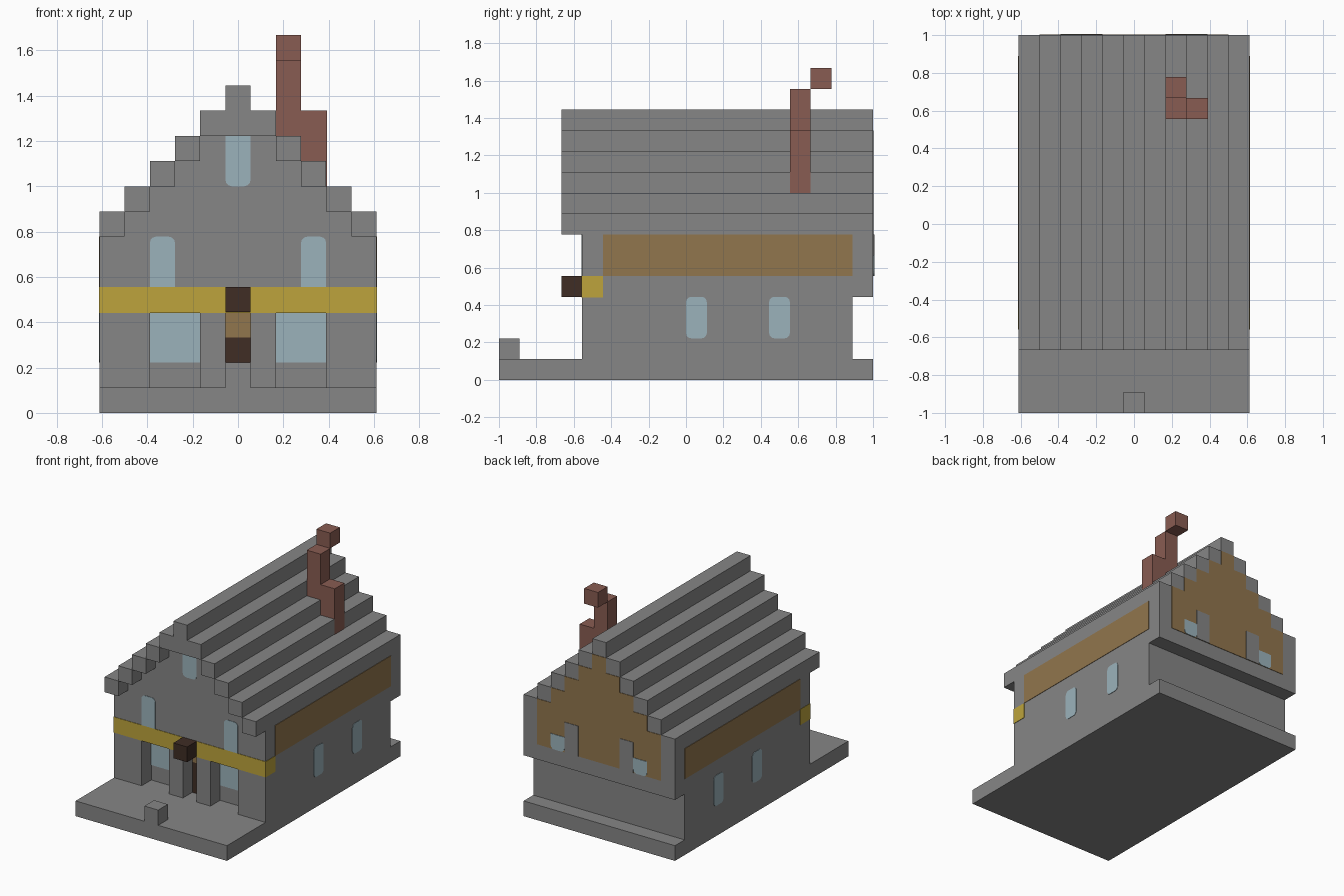
import bpy
import bmesh
import math

if "Cube" in bpy.data.objects:
    bpy.data.objects.remove(bpy.data.objects["Cube"], do_unlink=True)

U = 1 / 9       # one building block
SKIN = 0.03     # plate thickness, in blocks


def material(name, rgb):
    mat = bpy.data.materials.new(name)
    mat.use_nodes = True
    mat.diffuse_color = (*rgb, 1)
    mat.node_tree.nodes["Principled BSDF"].inputs["Base Color"].default_value = (*rgb, 1)
    return mat


STONE = material("grey stone", (0.24, 0.24, 0.24))
GOLD = material("yellow trim", (0.51, 0.37, 0.045))
WOOD = material("tan wood", (0.285, 0.18, 0.075))
GLASS = material("pale blue glass", (0.33, 0.45, 0.5))
DARK = material("dark brown wood", (0.05, 0.026, 0.018))
BRICK = material("red brick", (0.25, 0.107, 0.084))


def prism(name, mat, points, axis, start, end):
    """Extrude a (horizontal, z) profile along x or y, all in blocks."""
    bm = bmesh.new()

    def place(a, z, depth):
        return (a * U, depth * U, z * U) if axis == "y" else (depth * U, a * U, z * U)

    near = [bm.verts.new(place(a, z, start)) for a, z in points]
    far = [bm.verts.new(place(a, z, end)) for a, z in points]
    bm.faces.new(near)
    bm.faces.new(far)
    for i in range(len(points)):
        j = (i + 1) % len(points)
        bm.faces.new((near[i], near[j], far[j], far[i]))
    bmesh.ops.recalc_face_normals(bm, faces=bm.faces)
    mesh = bpy.data.meshes.new(name)
    bm.to_mesh(mesh)
    bm.free()
    mesh.materials.append(mat)
    obj = bpy.data.objects.new(name, mesh)
    bpy.context.collection.objects.link(obj)
    return obj


def rect(a0, a1, z0, z1, low=0, high=0):
    """Rectangle profile with rounded lower and/or upper corners."""
    points = []
    corners = ((a0, z0, 1, 1, low), (a1, z0, -1, 1, low),
               (a1, z1, -1, -1, high), (a0, z1, 1, -1, high))
    for k, (a, z, sa, sz, r) in enumerate(corners):
        if not r:
            points.append((a, z))
            continue
        for s in range(4):
            t = math.pi + (k + s / 3) * math.pi / 2
            points.append((a + sa * r + r * math.cos(t), z + sz * r + r * math.sin(t)))
    return points


def box(name, mat, x, y, z):
    return prism(name, mat, rect(*x, *z), "y", *y)


def stepped(columns, bottom):
    """Stair-step gable profile that fits right under the roof."""
    right = []
    for i in range(columns + 1):
        right += [(i - 0.5, 12 - i), (i + 0.5, 12 - i)]
    right = right[1:]
    left = [(-a, z) for a, z in reversed(right)]
    edge = columns + 0.5
    return left + right + [(edge, bottom), (-edge, bottom)]


# Base and doorstep
box("base", STONE, (-5.5, 5.5), (-9, 9), (0, 1))
box("step_block", STONE, (-0.5, 0.5), (-9, -8), (1, 2))

# Ground floor with front niches between the pillars
box("ground_floor", STONE, (-5.5, 5.5), (-4, 8), (1, 4))
for side, s in (("left", 1), ("right", -1)):
    for part, a, b in (("corner_pillar", 3.5, 5.5), ("door_pillar", 0.5, 1.5)):
        box(f"{side}_{part}", STONE, sorted((a * s, b * s)), (-5, -4), (1, 4))
    prism(f"{side}_shop_window", GLASS, rect(*sorted((1.5 * s, 3.5 * s)), 2, 4),
          "y", -4 - SKIN, -4)

# Door with lintel panel
box("door", DARK, (-0.5, 0.5), (-4 - SKIN, -4), (1, 3))
box("door_panel", WOOD, (-0.5, 0.5), (-4 - SKIN, -4), (3, 4))

# Upper floor and gable, with the trim beam and door sign block
prism("upper_floor", STONE, stepped(5, 4), "y", -5, 9)
box("trim_beam", GOLD, (-5.5 - SKIN, 5.5 + SKIN), (-5 - SKIN, -4), (4 - SKIN, 5))
box("door_block", DARK, (-0.5, 0.5), (-6, -5), (4, 5))

# Roof strips, one per step on each side
box("roof_ridge", STONE, (-0.5, 0.5), (-6, 9), (12, 13))
box("ridge_support", STONE, (-0.5, 0.5), (-6, -5), (11, 12))
for i in range(1, 6):
    for side, s in (("left", 1), ("right", -1)):
        box(f"{side}_roof_strip", STONE, sorted(((i - 0.5) * s, (i + 0.5) * s)),
            (-6, 9), (12 - i, 13 - i))

# Front upper windows
prism("gable_window", GLASS, rect(-0.5, 0.5, 9, 11, low=0.25), "y", -5 - SKIN, -5)
for side, a in (("left", 2.5), ("right", -3.5)):
    prism(f"{side}_upper_window", GLASS, rect(a, a + 1, 5, 7, high=0.25), "y", -5 - SKIN, -5)

# Side panels and side windows
for side, s in (("left", 1), ("right", -1)):
    depth = (5.5 * s, (5.5 + SKIN) * s)
    prism(f"{side}_side_panel", WOOD, rect(-4, 8, 5, 7), "x", *depth)
    for a in (0, 4):
        prism(f"{side}_side_window", GLASS, rect(a, a + 1, 2, 4, 0.25, 0.25), "x", *depth)

# Back gable infill with posts and small windows
prism("back_panel", WOOD, stepped(4, 5), "y", 9, 9 + SKIN)
for side, s in (("left", 1), ("right", -1)):
    prism(f"{side}_back_post", STONE, rect(*sorted((1.5 * s, 2.5 * s)), 5, 7),
          "y", 9, 9 + 2 * SKIN)
    prism(f"{side}_back_window", GLASS, rect(*sorted((2.5 * s, 3.5 * s)), 5, 6, low=0.25),
          "y", 9, 9 + 2 * SKIN)

# Chimney
box("chimney_base", BRICK, (2.5, 3.5 + SKIN), (5, 6), (9, 12))
box("chimney_stack", BRICK, (1.5, 2.5), (5, 6), (11, 14))
box("chimney_top", BRICK, (1.5, 2.5), (6, 7), (14, 15))
